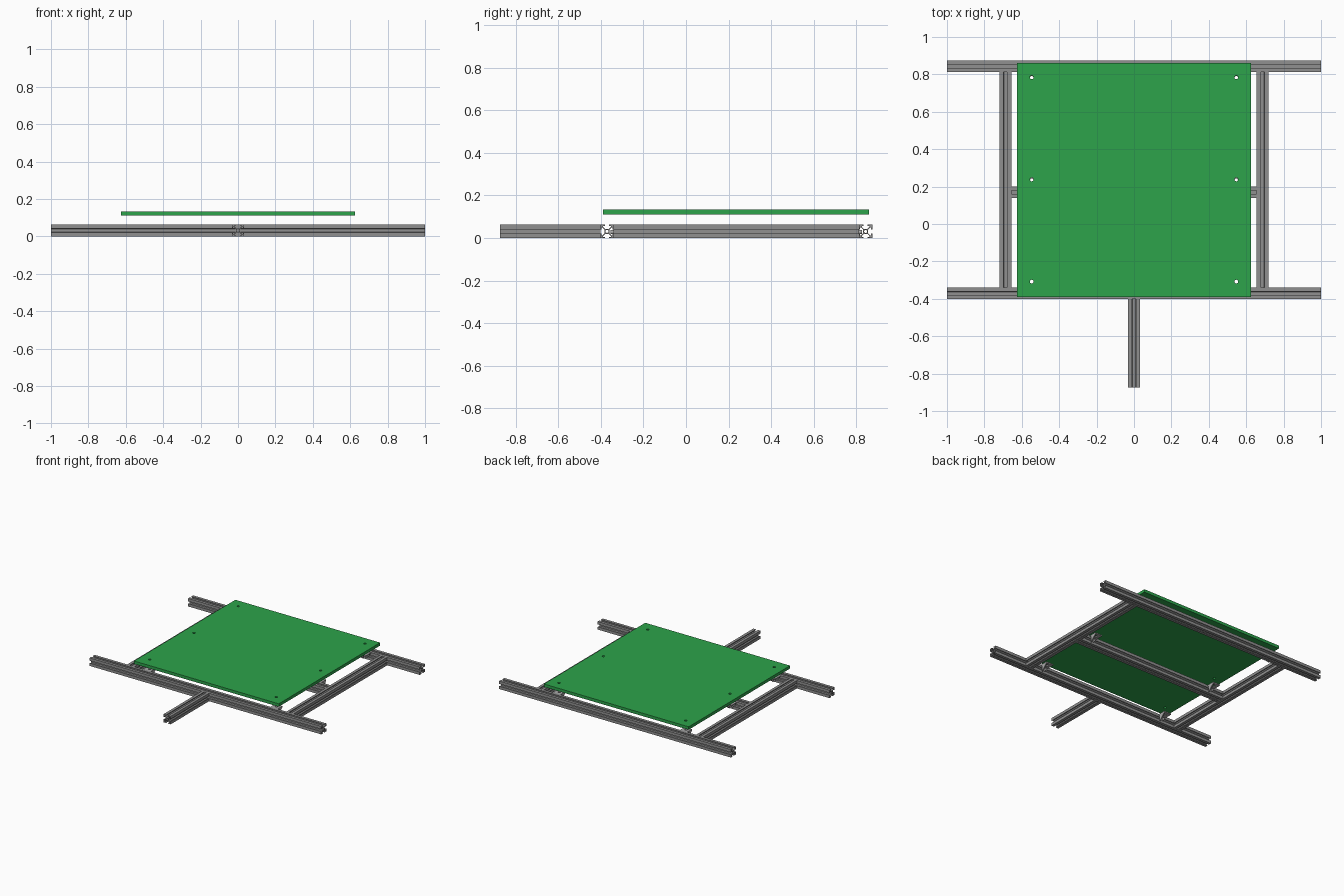
import bpy, bmesh, math
from mathutils import Matrix, Vector

if "Cube" in bpy.data.objects:
    bpy.data.objects.remove(bpy.data.objects["Cube"])

MM = 1 / 320          # model is laid out in millimetres
S = 0.0625            # rail section size


def material(name, rgb):
    m = bpy.data.materials.new(name)
    m.diffuse_color = (*rgb, 1)
    m.use_nodes = True
    m.node_tree.nodes["Principled BSDF"].inputs["Base Color"].default_value = m.diffuse_color
    return m


rail_grey = material("rail grey", (0.28, 0.28, 0.28))
bracket_grey = material("bracket grey", (0.40, 0.40, 0.40))
board_green = material("board green", (0.026, 0.37, 0.07))

# Slotted rail section: one side, turned four times
SIDE = [(-10, 10), (-3, 10), (-3, 8.2), (-5.8, 8.2), (-5.8, 6.8), (-2.8, 3.8),
        (2.8, 3.8), (5.8, 6.8), (5.8, 8.2), (3, 8.2), (3, 10)]


def add_loop(curve, pts):
    sp = curve.splines.new('POLY')
    sp.points.add(len(pts) - 1)
    for p, (x, y) in zip(sp.points, pts):
        p.co = (x * MM, y * MM, 0, 1)
    sp.use_cyclic_u = True


def rail(name, center, length, axis):
    curve = bpy.data.curves.new(name, 'CURVE')
    curve.dimensions = '2D'
    curve.fill_mode = 'BOTH'
    curve.extrude = length / 2
    outline = []
    for k in range(4):
        c, s = round(math.cos(k * math.pi / 2)), round(math.sin(k * math.pi / 2))
        outline += [(x * c + y * s, -x * s + y * c) for x, y in SIDE]
    add_loop(curve, outline)
    add_loop(curve, [(2.3 * math.cos(a * math.pi / 8), 2.3 * math.sin(a * math.pi / 8))
                     for a in range(16)])
    ob = bpy.data.objects.new(name, curve)
    bpy.context.collection.objects.link(ob)
    ob.location = center
    ob.rotation_euler = (0, math.pi / 2, 0) if axis == 'x' else (math.pi / 2, 0, 0)
    curve.materials.append(rail_grey)
    bpy.ops.object.select_all(action='DESELECT')
    ob.select_set(True)
    bpy.context.view_layer.objects.active = ob
    bpy.ops.object.convert(target='MESH')
    bpy.ops.object.shade_smooth_by_angle(angle=math.radians(30))


def add_box(bm, lo, hi):
    lo, hi = Vector(lo), Vector(hi)
    mat = Matrix.Translation((lo + hi) / 2) @ Matrix.Diagonal((*(hi - lo), 1))
    bmesh.ops.create_cube(bm, size=1, matrix=mat)


def mesh_object(name, bm, mat):
    me = bpy.data.meshes.new(name)
    bmesh.ops.recalc_face_normals(bm, faces=bm.faces)
    bm.to_mesh(me)
    bm.free()
    me.materials.append(mat)
    ob = bpy.data.objects.new(name, me)
    bpy.context.collection.objects.link(ob)
    return ob


def drill(ob, cutter):
    mod = ob.modifiers.new("holes", 'BOOLEAN')
    mod.operation = 'DIFFERENCE'
    mod.solver = 'EXACT'
    mod.object = cutter


def hole_cutter(name, holes, radius, depth):
    bm = bmesh.new()
    for m in holes:
        bmesh.ops.create_cone(bm, cap_ends=True, segments=16, radius1=radius,
                              radius2=radius, depth=depth, matrix=m)
    ob = mesh_object(name, bm, bracket_grey)
    ob.hide_render = True
    ob.hide_viewport = True
    return ob


# Frame rails
Z = S / 2
rail("front_beam", (0, -0.371, Z), 2.0, 'x')
rail("back_beam", (0, 0.844, Z), 2.0, 'x')
for side, label in ((-1, "left"), (1, "right")):
    rail(label + "_side_rail", (side * 0.6875, 0.2365, Z), 1.1525, 'y')
rail("middle_crossbar", (0, 0.17, Z), 1.3125, 'x')
rail("front_stub", (0, -0.6385, Z), 0.4725, 'y')

# Board with six screw holes
spots = [(x, y) for x in (-0.547, 0.547) for y in (-0.308, 0.238, 0.784)]
bm = bmesh.new()
add_box(bm, (-0.625, -0.39, 0.111), (0.625, 0.86, 0.134))
board = mesh_object("board", bm, board_green)
drill(board, hole_cutter("board_hole_cutter",
                         [Matrix.Translation((x, y, 0.12)) for x, y in spots], 0.010, 0.1))


# Gusseted angle brackets: top plate, wall plate against the rail, two side webs
def bracket(name, x, y_wall, direction):
    w, d, t, top, low = 0.031, 0.0615, 0.009, 0.0615, 0.002
    bm = bmesh.new()
    add_box(bm, (-w, 0, top - t), (w, d, top))
    add_box(bm, (-w, 0, low), (w, t, top - t))
    for s in (-1, 1):
        tri = [(t, top - t), (d, top - t), (t, low)]
        xs = (s * w, s * (w - 0.007))
        a, b = [[bm.verts.new((xx, yy, zz)) for yy, zz in tri] for xx in xs]
        bm.faces.new(a)
        bm.faces.new(b[::-1])
        for i in range(3):
            j = (i + 1) % 3
            bm.faces.new((a[j], a[i], b[i], b[j]))
    bmesh.ops.remove_doubles(bm, verts=bm.verts, dist=1e-6)
    ob = mesh_object(name, bm, bracket_grey)
    place = Matrix.Translation((x, y_wall, 0))
    if direction < 0:
        place = place @ Matrix.Rotation(math.pi, 4, 'Z')
    ob.matrix_world = place
    holes = [Matrix.Translation((0, 0.0317, top)),
             Matrix.Translation((0, 0, 0.028)) @ Matrix.Rotation(math.pi / 2, 4, 'X')]
    cutter = hole_cutter(name + "_hole_cutter", holes, 0.010, 0.03)
    cutter.matrix_world = place
    drill(ob, cutter)


for side, label in ((-1, "left"), (1, "right")):
    x = side * 0.547
    bracket("front_bracket_" + label, x, -0.3397, 1)
    bracket("middle_bracket_" + label, x, 0.2013, 1)
    bracket("back_bracket_" + label, x, 0.8127, -1)
